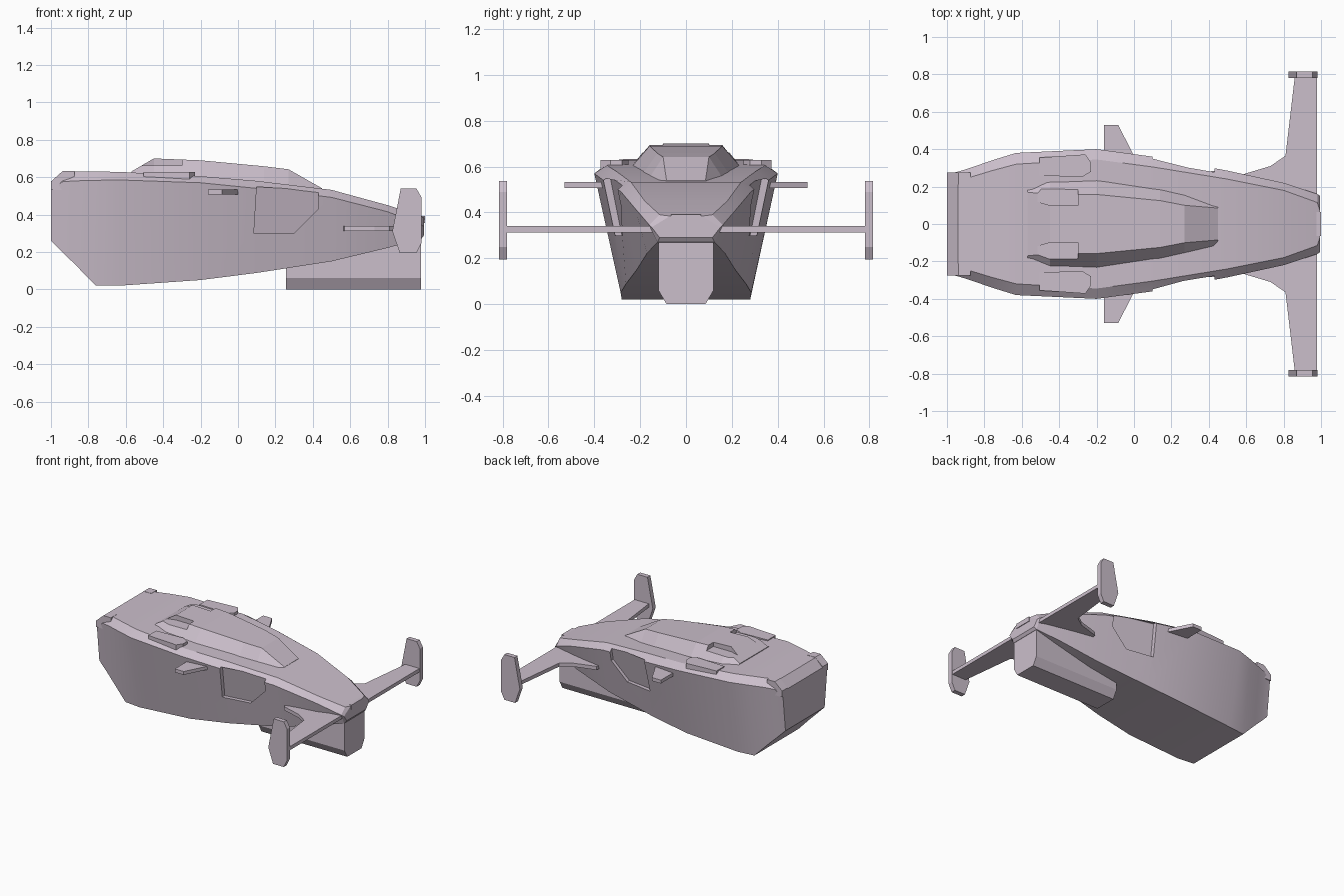
import bpy, bmesh, math
from mathutils import Vector

old = bpy.data.objects.get("Cube")
if old:
    bpy.data.objects.remove(old, do_unlink=True)

mat = bpy.data.materials.new("pale_mauve_paint")
mat.use_nodes = True
COLOUR = (0.60, 0.52, 0.60, 1)
mat.diffuse_color = COLOUR
mat.node_tree.nodes["Principled BSDF"].inputs["Base Color"].default_value = COLOUR


def loft(name, rings):
    """Skin a list of equal closed rings and cap both ends."""
    bm = bmesh.new()
    loops = [[bm.verts.new(p) for p in ring] for ring in rings]
    n = len(loops[0])
    for a, b in zip(loops, loops[1:]):
        for i in range(n):
            j = (i + 1) % n
            bm.faces.new((a[i], a[j], b[j], b[i]))
    bm.faces.new(loops[0])
    bm.faces.new(loops[-1][::-1])
    bmesh.ops.recalc_face_normals(bm, faces=bm.faces)
    mesh = bpy.data.meshes.new(name)
    bm.to_mesh(mesh)
    bm.free()
    obj = bpy.data.objects.new(name, mesh)
    bpy.context.collection.objects.link(obj)
    mesh.materials.append(mat)
    return obj


def mirrored_ring(x, half):
    """Cross-section at x from its +y half outline."""
    return [(x, y, z) for y, z in half] + [(x, -y, z) for y, z in reversed(half)]


def plate(name, outline, low, high):
    """Flat plate from an (x, y) outline."""
    return loft(name, [[(x, y, z) for x, y in outline] for z in (low, high)])


def side_plate(name, outline, inner, outer):
    """Upright plate from an (x, z) outline."""
    return loft(name, [[(x, y, z) for x, z in outline] for y in (inner, outer)])


def activate(obj):
    bpy.ops.object.select_all(action='DESELECT')
    obj.select_set(True)
    bpy.context.view_layer.objects.active = obj


def cut(target, cutter):
    mod = target.modifiers.new("cut", 'BOOLEAN')
    mod.operation = 'DIFFERENCE'
    mod.solver = 'EXACT'
    mod.object = cutter
    activate(target)
    bpy.ops.object.modifier_apply(modifier=mod.name)
    bpy.data.objects.remove(cutter, do_unlink=True)


def both_sides(make, name, *args):
    """Build a +y part and its -y twin."""
    parts = []
    for side, s in (("right", 1), ("left", -1)):
        obj = make(f"{side}_{name}", *args)
        if s < 0:
            obj.data.transform(((1, 0, 0, 0), (0, -1, 0, 0), (0, 0, 1, 0), (0, 0, 0, 1)))
            obj.data.flip_normals()
        parts.append(obj)
    return parts


# Hull: x, bottom (y, z), shoulder (y, z), top edge (y, z)
stations = [
    (-1.0, .235, .26, .265, .53, .21, .57),
    (-.94, .24, .20, .28, .575, .215, .63),
    (-.875, .25, .137, .30, .58, .25, .63),
    (-.76, .265, .02, .34, .583, .285, .63),
    (-.63, .28, .02, .38, .585, .32, .628),
    (-.2, .285, .05, .40, .57, .345, .605),
    (.1, .262, .088, .36, .54, .305, .58),
    (.5, .215, .15, .285, .492, .24, .532),
    (.8, .17, .222, .22, .415, .18, .45),
    (.98, .125, .27, .16, .345, .115, .39),
    (.995, .115, .29, .15, .335, .07, .384)]
hull = loft("hull", [mirrored_ring(s[0], [s[1:3], s[3:5], s[5:7]]) for s in stations])


# Recessed side hatches, sunk parallel to the flank
def hatch_cutter(name):
    outline = [(.1, .548), (.085, .30), (.30, .30), (.43, .43), (.43, .53)]
    floor = [(x, .33 - .14 * (x - .1) + .21 * (z - .55), z) for x, z in outline]
    return loft(name, [floor, [(x, .6, z) for x, z in outline]])


for cutter in both_sides(hatch_cutter, "hatch_cutter"):
    cut(hull, cutter)

# Canopy: x, base (y, z), roof edge (y, z)
canopy_stations = [
    (-.57, .235, .60, .17, .63),
    (-.45, .238, .60, .158, .70),
    (-.2, .24, .595, .158, .69),
    (.14, .19, .565, .125, .658),
    (.27, .16, .55, .10, .642),
    (.45, .12, .525, .085, .54)]
canopy = loft("canopy", [mirrored_ring(s[0], [s[1:3], s[3:5]]) for s in canopy_stations])

# Notched vents in the canopy edges
notch = [(-.52, .12), (-.45, .10), (-.30, .10), (-.30, .3), (-.52, .3)]
for cutter in both_sides(plate, "vent_cutter", notch, .662, .8):
    cut(canopy, cutter)

# Shoulder pods
pod = [(-.505, .26), (-.505, .355), (-.26, .372), (-.23, .33), (-.23, .28), (-.28, .25)]
both_sides(plate, "shoulder_pod", pod, .585, .628)

# Tail corner caps
cap = [(-1, .53), (-.875, .53), (-.875, .632), (-.938, .632), (-1, .577)]
both_sides(side_plate, "corner_cap", cap, .21, .275)

# Small side fins
fin = [(-.16, .3), (-.16, .53), (-.085, .53), (0, .365), (0, .3)]
both_sides(plate, "side_fin", fin, .507, .533)

# Main wings and upright wing tips
wing = [(.55, .18), (.57, .262), (.73, .31), (.81, .365), (.86, .79), (.978, .79), (.978, .05)]
both_sides(plate, "wing", wing, .313, .34)
tip = [(.825, .31), (.87, .538), (.955, .538), (.982, .49), (.982, .25), (.955, .195), (.865, .195)]
both_sides(side_plate, "wing_tip", tip, .78, .815)

# Keel box under the narrow end
keel_half = [(.085, 0), (.12, .06), (.12, .3)]
keel = loft("keel_box", [mirrored_ring(x, keel_half) for x in (.257, .978)])

# Sensor block on the narrow end
loft("sensor_block", [mirrored_ring(x, [(.065, .355), (.065, .391)]) for x in (.96, 1.0)])

# Soft shading along the long curved flanks only
activate(hull)
bpy.ops.object.shade_smooth_by_angle(angle=math.radians(15))
